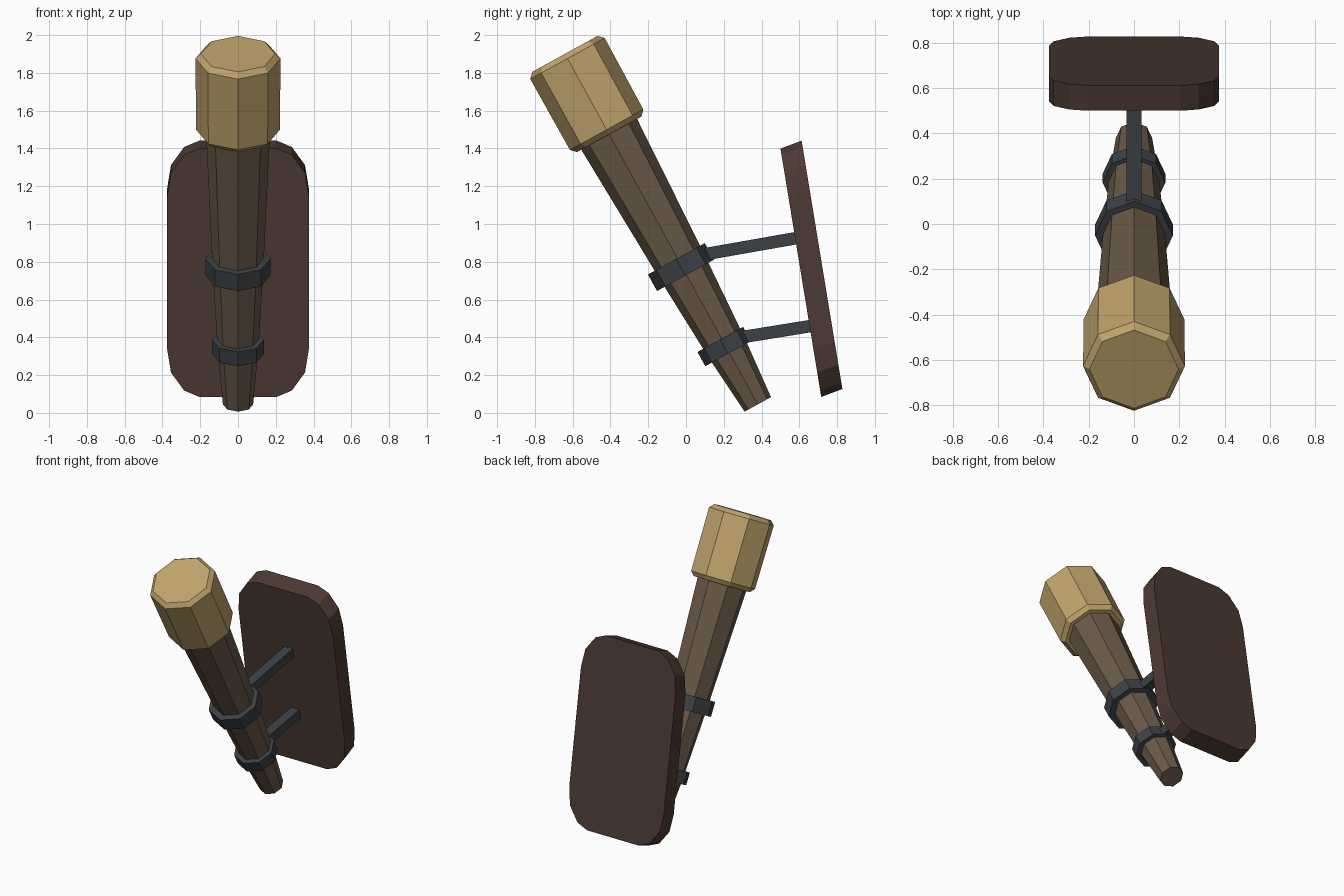
import bpy, bmesh, math
from mathutils import Vector

if "Cube" in bpy.data.objects:
    bpy.data.objects.remove(bpy.data.objects["Cube"])

BASE = Vector((0, 0.38, 0.045))              # centre of the lower tip
AXIS = Vector((0, -0.482, 0.876)).normalized()
SIDE = Vector((1, 0, 0))
BACK = AXIS.cross(SIDE) * (1 if AXIS.cross(SIDE).y > 0 else -1)


def material(name, rgb):
    m = bpy.data.materials.new(name)
    m.diffuse_color = (*rgb, 1)
    m.use_nodes = True
    m.node_tree.nodes["Principled BSDF"].inputs["Base Color"].default_value = m.diffuse_color
    return m


def finish(bm, name, mat):
    bmesh.ops.recalc_face_normals(bm, faces=bm.faces)
    me = bpy.data.meshes.new(name)
    bm.to_mesh(me)
    bm.free()
    me.materials.append(mat)
    ob = bpy.data.objects.new(name, me)
    bpy.context.collection.objects.link(ob)
    return ob


def lathe(name, profile, mat, closed=False, shift=0.0, n=8):
    """Octagonal turning along the tilted axis; closed = hollow band."""
    bm = bmesh.new()
    rings = []
    for r, t in profile:
        c = BASE + AXIS * t + BACK * shift
        rings.append([bm.verts.new(c + r * (SIDE * math.sin(a) + BACK * math.cos(a)))
                      for a in (2 * math.pi * i / n for i in range(n))])
    pairs = list(zip(rings, rings[1:]))
    if closed:
        pairs.append((rings[-1], rings[0]))
    else:
        bm.faces.new(rings[0])
        bm.faces.new(rings[-1])
    for a, b in pairs:
        for i in range(n):
            j = (i + 1) % n
            bm.faces.new((a[i], a[j], b[j], b[i]))
    return finish(bm, name, mat)


def prism(name, outline, vec, mat):
    """Flat outline swept along a vector."""
    bm = bmesh.new()
    a = [bm.verts.new(p) for p in outline]
    b = [bm.verts.new(p + vec) for p in outline]
    bm.faces.new(a)
    bm.faces.new(b)
    for i in range(len(a)):
        j = (i + 1) % len(a)
        bm.faces.new((a[i], a[j], b[j], b[i]))
    return finish(bm, name, mat)


wood = material("shaft_wood", (0.147, 0.102, 0.065))
straw = material("head_straw", (0.53, 0.37, 0.15))
iron = material("iron", (0.047, 0.053, 0.06))
dark = material("plate_wood", (0.075, 0.042, 0.033))

# Tapered shaft and chamfered head
lathe("torch_shaft", [(0.08, 0), (0.108, 0.33), (0.135, 0.83), (0.17, 1.66)], wood)
lathe("torch_head", [(0.195, 1.632), (0.222, 1.66), (0.225, 2.09), (0.197, 2.118)], straw)

# Iron bands around the shaft
for name, t, r, inner, h, s in (("lower_band", 0.354, 0.138, 0.105, 0.043, -0.008),
                                ("upper_band", 0.833, 0.172, 0.13, 0.05, -0.006)):
    lathe(name, [(inner, t - h), (r, t - h), (r, t + h), (inner, t + h)], iron, True, s)

# Wall plate with clipped corners, leaning
mid = Vector((0, 0.608, 0.742))
along = Vector((0, -0.162, 0.987))
corner = [(0.375, 0.41), (0.355, 0.535), (0.285, 0.632), (0.205, 0.666)]
half = corner + [(-x, s) for x, s in reversed(corner)]
outline = half + [(-x, -s) for x, s in half]
prism("wall_plate", [mid + SIDE * x + along * s for x, s in outline],
      Vector((0, 0.112, 0.042)), dark)

# Square struts from bands to plate
for name, p, q in (("lower_strut", (0, 0.29, 0.40), (0, 0.68, 0.463)),
                   ("upper_strut", (0, 0.10, 0.84), (0, 0.60, 0.928))):
    p, q = Vector(p), Vector(q)
    up = SIDE.cross((q - p).normalized())
    w = 0.033
    prism(name, [p + SIDE * i * w + up * j * w
                 for i, j in ((-1, -1), (1, -1), (1, 1), (-1, 1))], q - p, iron)
